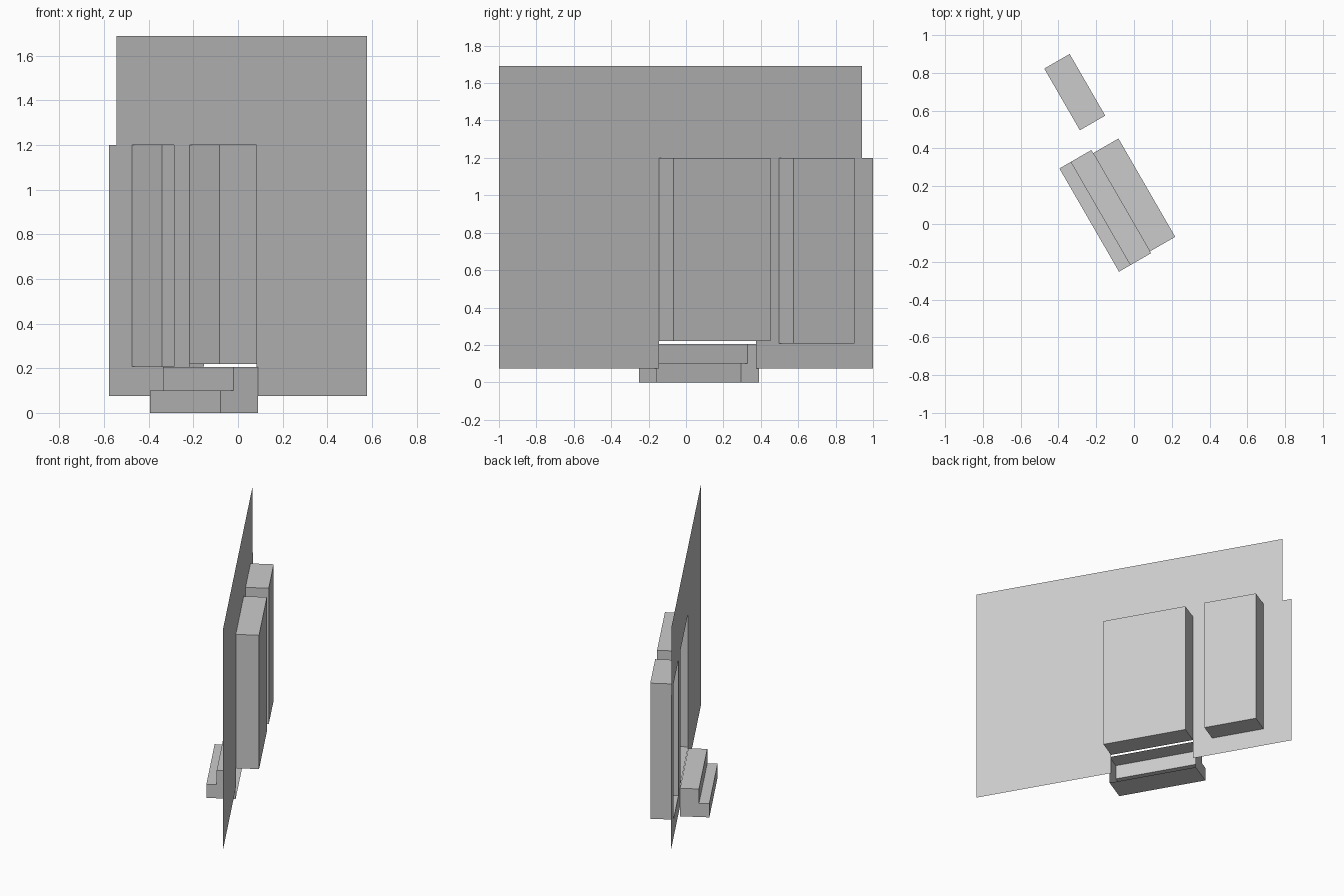
import bpy, bmesh, math

if "Cube" in bpy.data.objects:
    bpy.data.objects.remove(bpy.data.objects["Cube"], do_unlink=True)

# One plain colour for everything
grey = bpy.data.materials.new("light_grey")
grey.use_nodes = True
color = (0.6, 0.6, 0.6, 1)
grey.diffuse_color = color
grey.node_tree.nodes["Principled BSDF"].inputs["Base Color"].default_value = color


def finish(name, bm):
    """Local x runs along the wall, local y points behind it."""
    mesh = bpy.data.meshes.new(name)
    bm.to_mesh(mesh)
    bm.free()
    mesh.materials.append(grey)
    obj = bpy.data.objects.new(name, mesh)
    obj.rotation_euler.z = math.radians(-60)
    bpy.context.collection.objects.link(obj)
    return obj


def open_shell(name, profile, left, right):
    """Extrude a (depth, height) profile along the wall, open at the wall plane."""
    bm = bmesh.new()
    face = bm.faces.new([bm.verts.new((left, y, z)) for y, z in profile])
    ext = bmesh.ops.extrude_face_region(bm, geom=[face], use_keep_orig=True)
    moved = [g for g in ext["geom"] if isinstance(g, bmesh.types.BMVert)]
    bmesh.ops.translate(bm, verts=moved, vec=(right - left, 0, 0))
    bmesh.ops.recalc_face_normals(bm, faces=bm.faces[:])
    mouth = [f for f in bm.faces if all(abs(v.co.y) < 1e-5 for v in f.verts)]
    bmesh.ops.delete(bm, geom=mouth, context="FACES_ONLY")
    return finish(name, bm)


def recess(name, left, right, low, high, depth=0.155):
    return open_shell(name, [(0, low), (depth, low), (depth, high), (0, high)], left, right)


# Thin wall sheet: grid of panels, leaving out door, window and corner notch
xs = [-1.156, -1.088, -0.95, -0.573, -0.433, 0.168, 1.154]
zs = [0.075, 0.207, 1.2, 1.69]
door_col, window_col, notch_col = 4, 2, 0
openings = {(door_col, 0), (door_col, 1), (window_col, 1), (notch_col, 2)}
bm = bmesh.new()
grid = [[bm.verts.new((x, 0, z)) for z in zs] for x in xs]
for i in range(len(xs) - 1):
    for j in range(len(zs) - 1):
        if (i, j) not in openings:
            bm.faces.new((grid[i][j], grid[i + 1][j], grid[i + 1][j + 1], grid[i][j + 1]))
finish("wall", bm)

# Recessed boxes behind the openings
recess("door_recess", -0.433, 0.168, 0.22, 1.2)
recess("window_recess", -0.95, -0.573, 0.207, 1.2)

# Hollow two-step stair in front of the door
stair = [(0, 0), (-0.195, 0), (-0.195, 0.1), (-0.126, 0.1), (-0.126, 0.205), (0, 0.205)]
open_shell("door_steps", stair, -0.452, 0.179)
